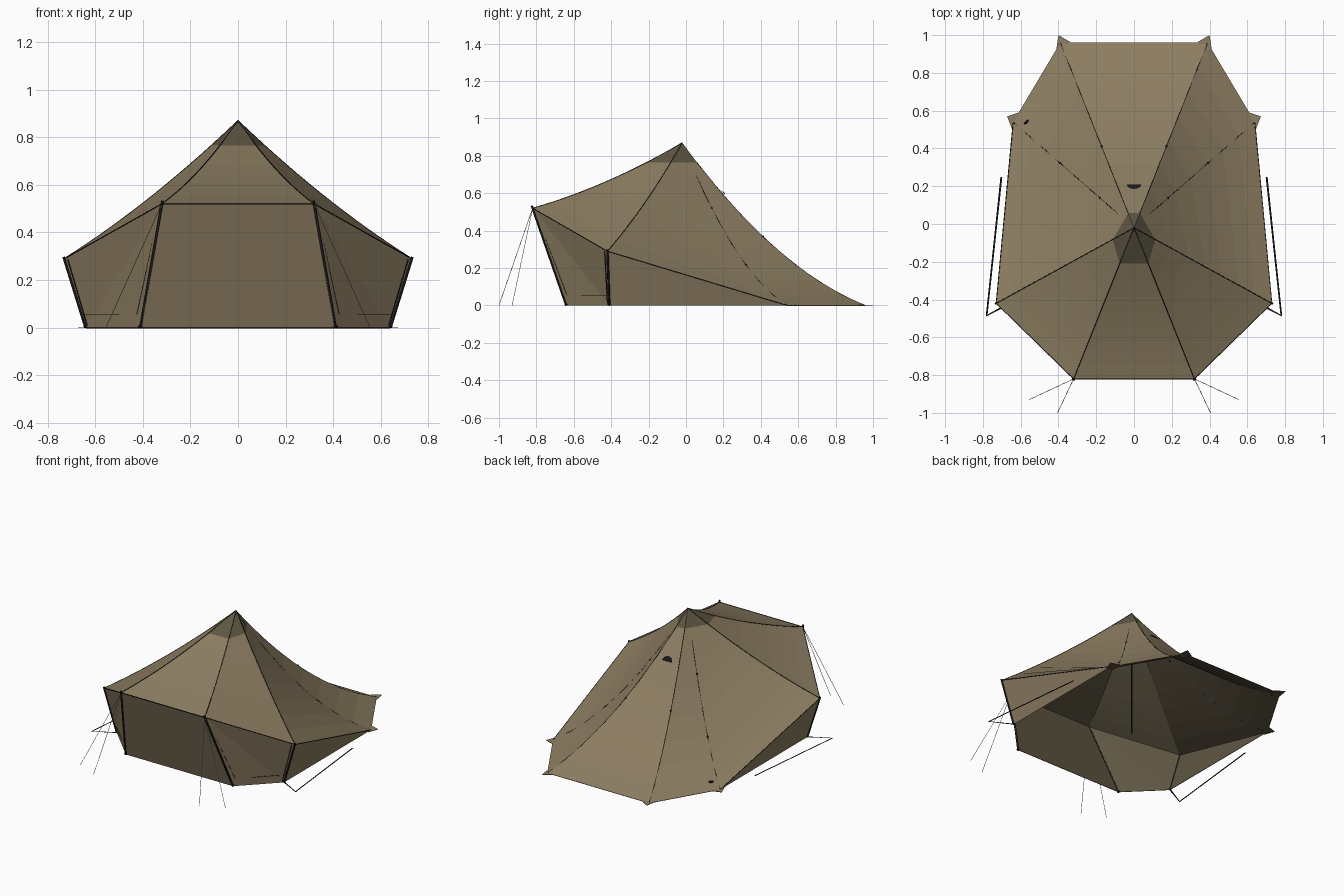
import bpy
from math import cos, sin, pi
from mathutils import Vector as V

cube = bpy.data.objects.get("Cube")
if cube:
    bpy.data.objects.remove(cube, do_unlink=True)


def material(name, rgb):
    m = bpy.data.materials.new(name)
    m.use_nodes = True
    m.diffuse_color = (*rgb, 1)
    bsdf = next(n for n in m.node_tree.nodes if n.type == 'BSDF_PRINCIPLED')
    bsdf.inputs["Base Color"].default_value = (*rgb, 1)
    bsdf.inputs["Roughness"].default_value = 0.9
    return m


CANVAS = material("tan canvas", (0.265, 0.207, 0.122))
DARK = material("dark canvas", (0.115, 0.094, 0.056))
BLACK = material("black", (0.008, 0.008, 0.008))
CORD = material("grey cord", (0.28, 0.28, 0.27))


def mesh(name, verts, faces, *mats):
    me = bpy.data.meshes.new(name)
    me.from_pydata([tuple(v) for v in verts], [], faces)
    for m in mats:
        me.materials.append(m)
    ob = bpy.data.objects.new(name, me)
    bpy.context.collection.objects.link(ob)
    return ob


def cloth(name, verts, faces):
    """Tan sheet with a dark lining on its inner side."""
    ob = mesh(name, verts, faces, CANVAS, DARK)
    mod = ob.modifiers.new("lining", 'SOLIDIFY')
    mod.thickness = 0.003
    mod.offset = -1
    mod.material_offset = 1
    return ob


def tube(name, pts, r, mat):
    cu = bpy.data.curves.new(name, 'CURVE')
    cu.dimensions = '3D'
    cu.bevel_depth = r
    cu.bevel_resolution = 1
    cu.use_fill_caps = True
    sp = cu.splines.new('POLY')
    sp.points.add(len(pts) - 1)
    for p, co in zip(sp.points, pts):
        p.co = (*co, 1)
    cu.materials.append(mat)
    ob = bpy.data.objects.new(name, cu)
    bpy.context.collection.objects.link(ob)
    bpy.ops.object.select_all(action='DESELECT')
    ob.select_set(True)
    bpy.context.view_layer.objects.active = ob
    bpy.ops.object.convert(target='MESH')


def blob(name, loc, size, mat, turn=0):
    bpy.ops.mesh.primitive_uv_sphere_add(segments=12, ring_count=8, location=loc, rotation=(0, 0, turn))
    ob = bpy.context.object
    ob.name = name
    ob.scale = size
    ob.data.materials.append(mat)
    bpy.ops.object.shade_smooth()


def flip(p, s):
    return V((p[0] * s, p[1], p[2]))


# Key points on the +x half
APEX = V((0, -0.02, 0.87))
FRONT_TOP, FRONT_BASE = V((0.32, -0.82, 0.52)), V((0.41, -0.64, 0))
SIDE_TOP, SIDE_BASE = V((0.73, -0.42, 0.29)), V((0.64, -0.41, 0))
REAR_SIDE, REAR = V((0.64, 0.54, 0)), V((0.39, 0.96, 0))
SAGS = [(FRONT_TOP, 0.03), (SIDE_TOP, 0.03), (REAR_SIDE, 0.13), (REAR, 0.12)]
CAP_Z = 0.765
STEPS = 7


def ridge(end, sag, t):
    p = APEX.lerp(end, t)
    p.z -= 4 * sag * t * (1 - t)
    return p


def cap_t(end, sag):
    lo, hi = 0, 0.5
    for _ in range(30):
        mid = (lo + hi) / 2
        lo, hi = (mid, hi) if ridge(end, sag, mid).z > CAP_Z else (lo, mid)
    return lo


def ridge_points(end, sag):
    t0 = cap_t(end, sag)
    return [ridge(end, sag, t0 + (1 - t0) * i / STEPS) for i in range(STEPS + 1)]


# Roof: eight sagging ridges joined by flat bands, dark cap on top
right = [ridge_points(e, s) for e, s in SAGS]
ridges = right + [[flip(p, -1) for p in r] for r in reversed(right)]
n = len(ridges)
verts = [APEX] + [p for r in ridges for p in r]
faces, cols = [], []
for i in range(n):
    a, b = 1 + i * (STEPS + 1), 1 + (i + 1) % n * (STEPS + 1)
    faces.append((0, a, b))
    cols.append(1)
    for k in range(STEPS):
        faces.append((a + k, a + k + 1, b + k + 1, b + k))
        cols.append(0)
roof = cloth("roof", verts, faces)
for poly, c in zip(roof.data.polygons, cols):
    poly.material_index = c

# Front wall
cloth("front_wall", [flip(FRONT_BASE, -1), FRONT_BASE, FRONT_TOP, flip(FRONT_TOP, -1)], [(0, 1, 2, 3)])

for s, side in ((1, "left"), (-1, "right")):
    def nm(part):
        return f"{side}_{part}"

    def mir(*pts):
        return [flip(p, s) for p in pts]

    def wind(*fs):
        return [f if s > 0 else f[::-1] for f in fs]

    # Folded corner wall and triangular side wall
    cloth(nm("corner_wall"), mir(FRONT_BASE, SIDE_BASE, SIDE_TOP, FRONT_TOP), wind((0, 1, 3), (1, 2, 3)))
    cloth(nm("side_wall"), mir(SIDE_BASE, REAR_SIDE, SIDE_TOP), wind((0, 1, 2)))

    # Pegging flaps at the rear corners
    cloth(nm("rear_flap"), mir((0.34, 0.965, 0.003), (0.36, 0.9, 0.003), (0.412, 0.92, 0.003), (0.4, 1, 0.003)),
          wind((3, 2, 1, 0)[::-1]))
    cloth(nm("rear_side_flap"), mir((0.61, 0.59, 0.003), (0.6, 0.52, 0.003), (0.645, 0.5, 0.003), (0.672, 0.57, 0.003)),
          wind((0, 1, 2, 3)))

    # Seams on the ridges and eaves
    for label, (end, sag), start, r in zip(("front", "side", "rear_side", "rear"), SAGS,
                                           (0, 0, 0.13, 0.08), (0.0022, 0.0022, 0.0018, 0.0018)):
        pts = [ridge(end, sag, start + (1 - start) * i / 28) for i in range(29)]
        tube(nm(label + "_ridge_seam"), mir(*pts), r, BLACK)
    tube(nm("eave_seam"), mir(FRONT_TOP, SIDE_TOP, REAR_SIDE), 0.0022, BLACK)

    # Cord loops on the rear ridges
    for (end, sag), t in ((SAGS[3], 0.44), (SAGS[2], 0.28), (SAGS[2], 0.61)):
        blob(nm("ridge_loop"), flip(ridge(end, sag, t), s), (0.006, 0.006, 0.006), BLACK)

    # Corner poles with feet
    for label, top, base in (("front", FRONT_TOP, FRONT_BASE), ("side", SIDE_TOP, SIDE_BASE)):
        tube(nm(label + "_pole"), mir(base, top + (top - base) * 0.025), 0.0062, BLACK)
        blob(nm(label + "_foot"), flip(base + V((0, 0, 0.005)), s), (0.01, 0.01, 0.005), BLACK)

    # Door zips on the corner wall
    low, fold = V((0.647, -0.423, 0.055)), V((0.606, -0.455, 0.055))
    tube(nm("door_bottom_zip"), mir((0.5, -0.56, 0.055), fold, low), 0.0013, BLACK)
    tube(nm("door_front_zip"), mir((0.425, -0.637, 0.055), (0.332, -0.8, 0.49)), 0.0011, BLACK)
    tube(nm("door_side_zip"), mir((0.634, -0.42, 0.01), (0.715, -0.435, 0.287)), 0.0025, BLACK)

    # Guy lines
    for foot in ((0.405, -1, 0), (0.555, -0.93, 0)):
        tube(nm("guy_line"), mir(FRONT_TOP, foot), 0.0014, CORD)

    # Flat strap lying on the ground
    path = [V(SIDE_BASE), V((0.78, -0.485, 0)), V((0.702, 0.25, 0))]
    offs = [V((0.003, 0.005, 0)), V((-0.005, 0.006, 0)), V((-0.005, 0, 0))]
    pts = [p + o * k + V((0, 0, 0.002)) for p, o in zip(path, offs) for k in (1, -1)]
    mesh(nm("ground_strap"), mir(*pts), wind((0, 1, 3, 2), (2, 3, 5, 4)), BLACK)

# Front eave seam and centre pole
tube("front_eave_seam", [FRONT_TOP, flip(FRONT_TOP, -1)], 0.0028, BLACK)
tube("centre_pole", [V((0, -0.02, 0)), V((0, -0.02, 0.86))], 0.005, BLACK)

# Half-moon vent lying on the rear slope, slightly bulged, arch uphill
up = V((0, -0.66, 0.75))
out = V((0, 0.75, 0.66))
end, sag = SAGS[3]
base = ridge(end, sag, 0.23)
base.x = 0
arc = [base + out * 0.006 + V((0.038 * cos(a), 0, 0)) + up * 0.036 * sin(a)
       for a in (pi * i / 12 for i in range(13))]
hub = base + out * 0.012 + up * 0.012
rim = len(arc)
mesh("half_moon_vent", arc + [hub], [(i, (i + 1) % rim, rim) for i in range(rim)], BLACK)

# Small cable port near the rear corner
blob("cable_port", (-0.57, 0.54, 0.036), (0.016, 0.007, 0.009), BLACK, 0.8)
